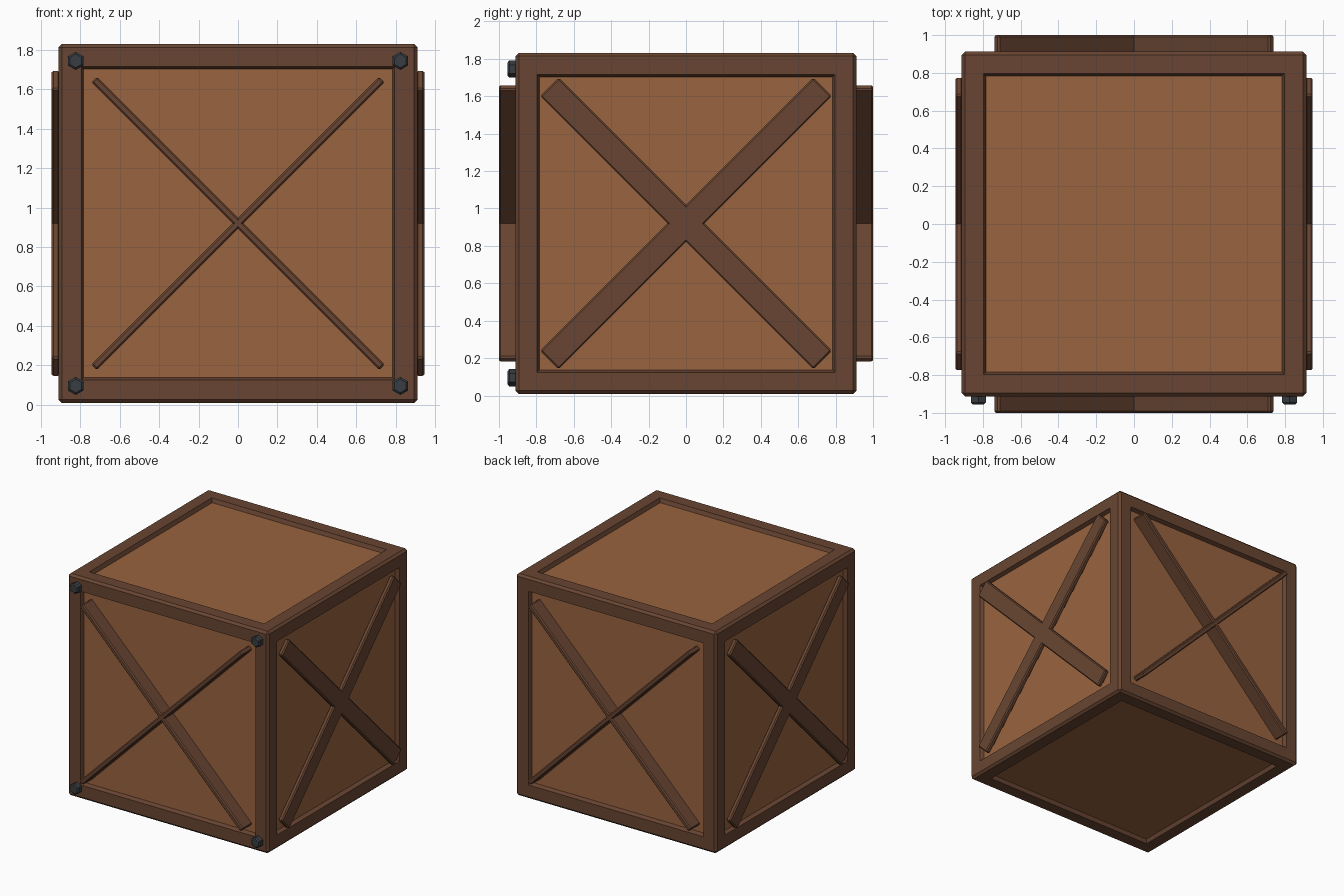
import bpy, bmesh
from math import radians
from mathutils import Matrix, Vector

if "Cube" in bpy.data.objects:
    bpy.data.objects.remove(bpy.data.objects["Cube"])

CZ = 0.92     # crate centre height
HALF = 0.912  # half size of the frame


def material(name, rgb):
    m = bpy.data.materials.new(name)
    m.diffuse_color = (*rgb, 1)
    m.use_nodes = True
    m.node_tree.nodes["Principled BSDF"].inputs["Base Color"].default_value = m.diffuse_color
    return m


FRAME = material("dark_wood", (0.14, 0.06, 0.032))
PANEL = material("light_wood", (0.32, 0.125, 0.05))
IRON = material("iron", (0.04, 0.047, 0.055))


def finish(name, bm, mat, matrix):
    bmesh.ops.recalc_face_normals(bm, faces=bm.faces)
    bm.transform(matrix)
    me = bpy.data.meshes.new(name)
    bm.to_mesh(me)
    bm.free()
    me.materials.append(mat)
    ob = bpy.data.objects.new(name, me)
    bpy.context.collection.objects.link(ob)
    return ob


def box(size, chamfer=0):
    bm = bmesh.new()
    bmesh.ops.create_cube(bm, size=1)
    bmesh.ops.scale(bm, vec=Vector(size), verts=bm.verts)
    if chamfer:
        bmesh.ops.bevel(bm, geom=bm.edges[:], offset=chamfer, segments=1,
                        affect='EDGES')
    return bm


centre = Matrix.Translation((0, 0, CZ))

# Frame: chamfered cube with a sloped rim opening on each side
bm = box((2 * HALF,) * 3, 0.018)
big = [f for f in bm.faces if f.calc_area() > 1]
bmesh.ops.inset_individual(bm, faces=big, thickness=0.139)
bmesh.ops.inset_individual(bm, faces=big, thickness=0.019, depth=-0.034)
bmesh.ops.delete(bm, geom=big, context='FACES_ONLY')
finish("frame", bm, FRAME, centre)

# Recessed panels
finish("panels", box((2 * (HALF - 0.032),) * 3), PANEL, centre)

# Crossed braces: on edge at front and back, flat on the two sides
for sign, fb, lr in ((-1, "front", "left"), (1, "back", "right")):
    for tilt in (-45, 45):
        way = "rising" if tilt > 0 else "falling"
        finish(f"{fb}_brace_{way}", box((2.066, 0.14, 0.04), 0.009), FRAME,
               Matrix.Translation((0, sign * 0.93, CZ))
               @ Matrix.Rotation(radians(-tilt), 4, 'Y'))
        finish(f"{lr}_brace_{way}", box((0.04, 2.066, 0.14), 0.009), FRAME,
               Matrix.Translation((sign * 0.926, 0, CZ))
               @ Matrix.Rotation(radians(tilt), 4, 'X'))

# Hexagonal bolts at the front corners
for sx in (-1, 1):
    for sz in (-1, 1):
        bm = bmesh.new()
        bmesh.ops.create_cone(bm, cap_ends=True, segments=6, radius1=0.046,
                              radius2=0.046, depth=0.07)
        caps = {e for f in bm.faces if len(f.verts) == 6 for e in f.edges}
        bmesh.ops.bevel(bm, geom=list(caps), offset=0.01, segments=1,
                        affect='EDGES')
        finish("corner_bolt", bm, IRON,
               Matrix.Translation((sx * 0.824, -0.92, CZ + sz * 0.825))
               @ Matrix.Rotation(radians(90), 4, 'X'))
